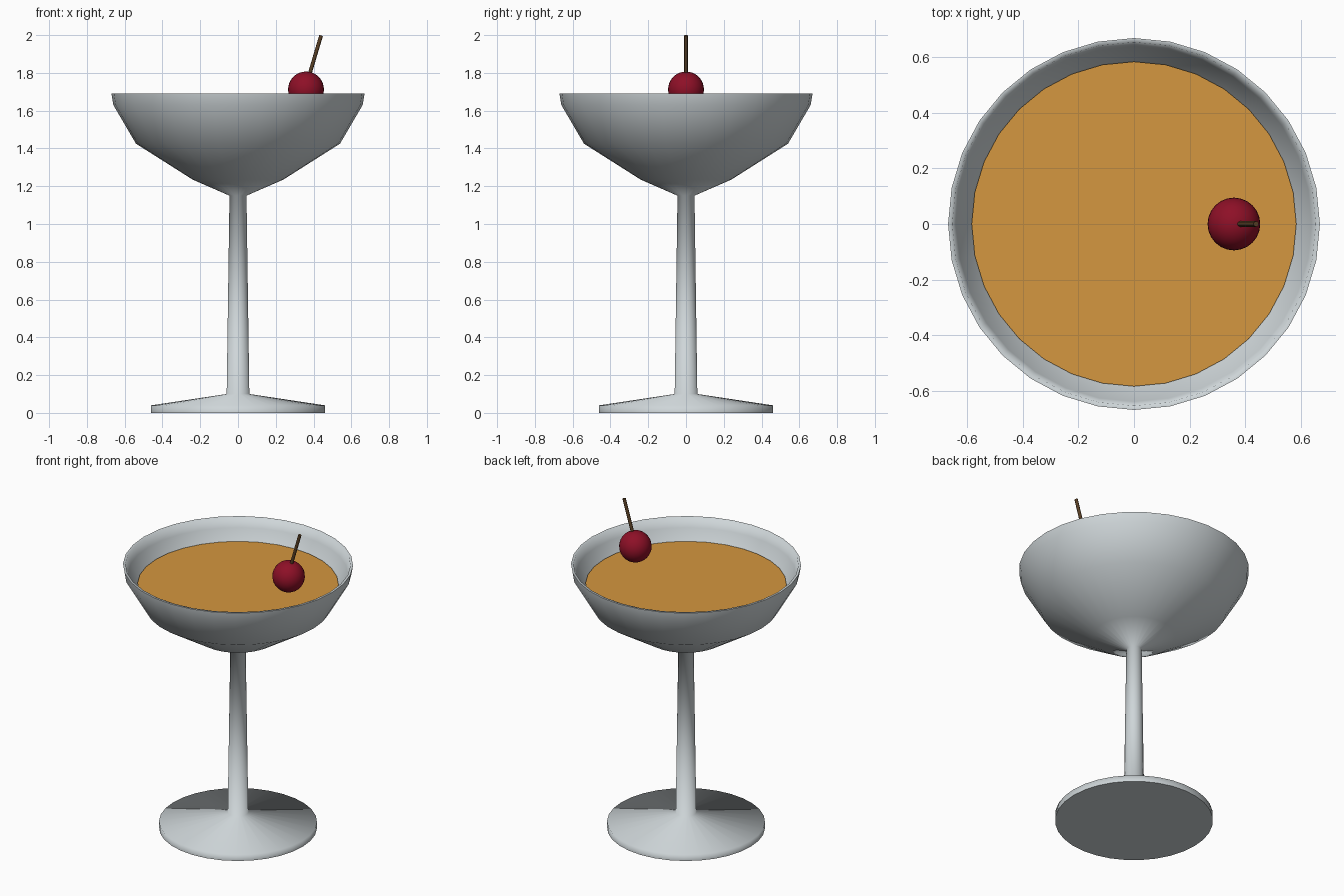
import bpy, math
from mathutils import Vector

if "Cube" in bpy.data.objects:
    bpy.data.objects.remove(bpy.data.objects["Cube"])


def material(name, rgb):
    m = bpy.data.materials.new(name)
    m.diffuse_color = (*rgb, 1)
    m.use_nodes = True
    m.node_tree.nodes["Principled BSDF"].inputs["Base Color"].default_value = m.diffuse_color
    return m


def smooth(obj, angle):
    bpy.ops.object.select_all(action='DESELECT')
    obj.select_set(True)
    bpy.context.view_layer.objects.active = obj
    bpy.ops.object.shade_smooth_by_angle(angle=math.radians(angle))


def lathe(name, profile, mat, sides=32, angle=85):
    """Revolve (radius, z) points around z; radius 0 gives a pole."""
    verts, rings, faces = [], [], []
    for r, z in profile:
        n = 1 if r == 0 else sides
        rings.append([len(verts) + i for i in range(n)])
        verts += [(r * math.cos(2 * math.pi * i / sides),
                   r * math.sin(2 * math.pi * i / sides), z) for i in range(n)]
    for a, b in zip(rings, rings[1:]):
        for i in range(sides):
            j = (i + 1) % sides
            if len(a) == 1:
                faces.append((a[0], b[j], b[i]))
            elif len(b) == 1:
                faces.append((a[i], a[j], b[0]))
            else:
                faces.append((a[i], a[j], b[j], b[i]))
    me = bpy.data.meshes.new(name)
    me.from_pydata(verts, [], faces)
    me.materials.append(mat)
    obj = bpy.data.objects.new(name, me)
    bpy.context.collection.objects.link(obj)
    smooth(obj, angle)
    return obj


glass_mat = material("pale_glass", (0.62, 0.67, 0.69))
drink_mat = material("amber_drink", (0.66, 0.31, 0.05))
cherry_mat = material("cherry_red", (0.27, 0.005, 0.02))
stalk_mat = material("stalk_brown", (0.10, 0.05, 0.018))

# Glass: foot, stem, outer bowl, rim, inner bowl
lathe("coupe_glass", [
    (0, 0), (0.46, 0), (0.46, 0.04), (0.06, 0.10), (0.045, 1.15),
    (0.24, 1.235), (0.54, 1.425), (0.66, 1.63), (0.67, 1.69),
    (0.655, 1.69), (0.64, 1.63), (0.50, 1.43), (0.22, 1.26), (0, 1.20),
], glass_mat)

# Drink filling the bowl
lathe("drink", [(0, 1.22), (0.21, 1.28), (0.49, 1.44), (0.585, 1.567), (0, 1.567)],
      drink_mat, angle=30)

# Cherry
bpy.ops.mesh.primitive_uv_sphere_add(segments=24, ring_count=16, radius=0.095,
                                     location=(0.36, 0, 1.712))
cherry = bpy.context.object
cherry.name = "cherry"
cherry.data.materials.append(cherry_mat)
smooth(cherry, 60)

# Cherry stalk
a, b = Vector((0.375, 0, 1.78)), Vector((0.44, 0, 1.998))
bpy.ops.mesh.primitive_cylinder_add(vertices=8, radius=0.01, depth=(b - a).length,
                                    location=(a + b) / 2)
stalk = bpy.context.object
stalk.name = "cherry_stalk"
stalk.rotation_euler = (b - a).to_track_quat('Z', 'Y').to_euler()
stalk.data.materials.append(stalk_mat)
smooth(stalk, 60)
